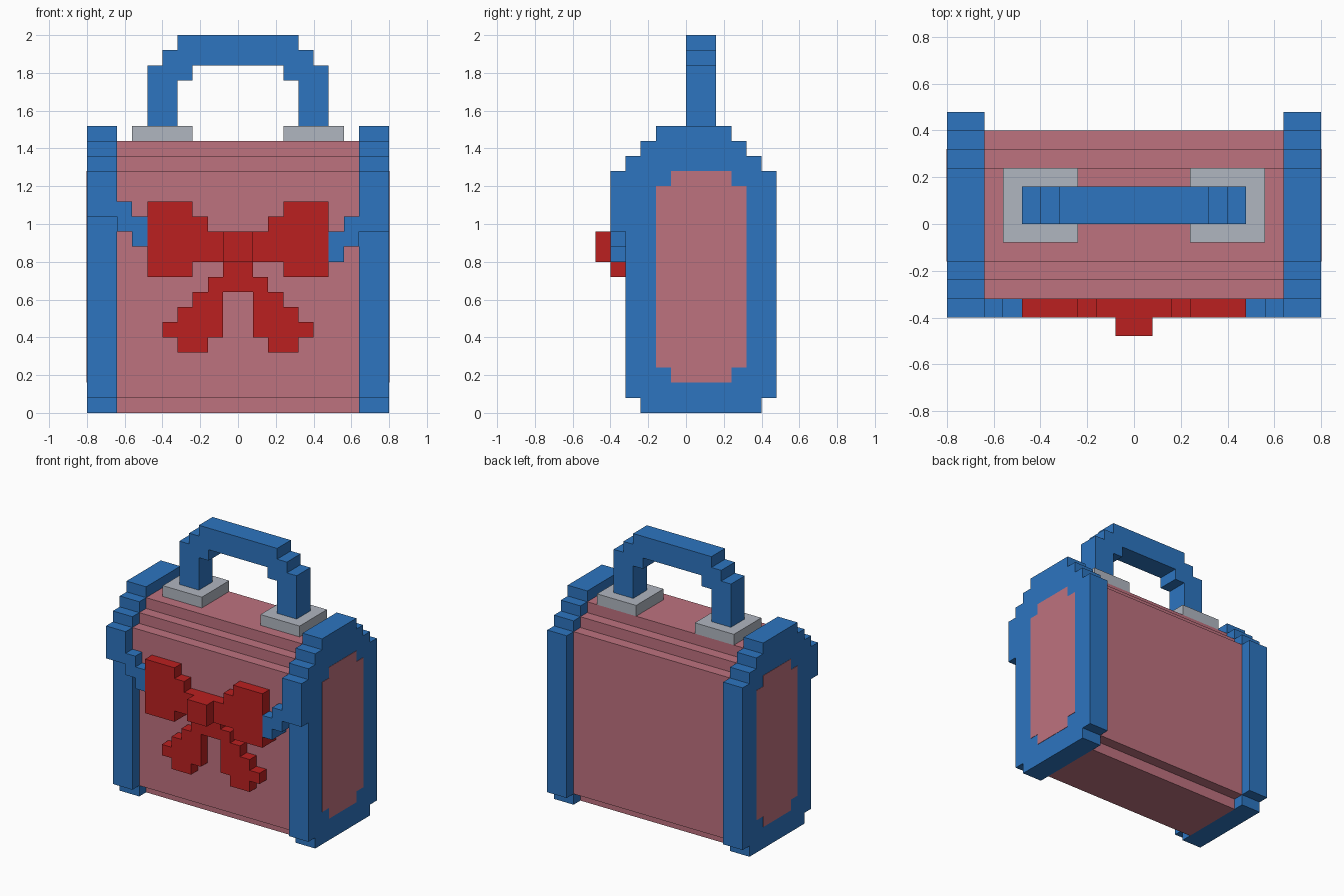
import bpy, bmesh

U = 0.08  # size of one block step

cube = bpy.data.objects.get("Cube")
if cube:
    bpy.data.objects.remove(cube, do_unlink=True)


def material(name, rgb):
    m = bpy.data.materials.new(name)
    m.use_nodes = True
    m.diffuse_color = (*rgb, 1)
    m.node_tree.nodes["Principled BSDF"].inputs["Base Color"].default_value = (*rgb, 1)
    return m


BLUE = material("blue", (0.026, 0.178, 0.527))
PINK = material("dusty_pink", (0.515, 0.168, 0.212))
RED = material("red", (0.497, 0.0144, 0.0144))
GREY = material("light_grey", (0.434, 0.468, 0.527))

# How outline (a, b) and depth w map to x, y, z
SIDE = lambda a, b, w: (w, a, b)    # outline in y, z; depth along x
FRONT = lambda a, b, w: (a, w, b)   # outline in x, z; depth along y


def steps(start, rows):
    """Stepped outline from stacked rows of (end, low, high)."""
    lows, highs = [], []
    for end, low, high in rows:
        lows += [(low, start), (low, end)]
        highs += [(high, start), (high, end)]
        start = end
    points = []
    for p in highs + lows[::-1]:
        if p not in points:
            points.append(p)
    return points


def columns(start, cols):
    """Same, but stacked along x instead of z."""
    return [(b, a) for a, b in steps(start, cols)]


def prism(name, outline, w0, w1, plane, mat, flip=False):
    """Extrude an outline from w0 to w1; flip mirrors it across x = 0."""
    bm = bmesh.new()
    s = -1 if flip else 1

    def ring(w):
        verts = []
        for a, b in outline:
            x, y, z = plane(a, b, w)
            verts.append(bm.verts.new((s * x * U, y * U, z * U)))
        return verts

    r0, r1 = ring(w0), ring(w1)
    bm.faces.new(r0)
    bm.faces.new(r1)
    n = len(r0)
    for i in range(n):
        j = (i + 1) % n
        bm.faces.new((r0[i], r0[j], r1[j], r1[i]))
    bmesh.ops.recalc_face_normals(bm, faces=bm.faces)
    me = bpy.data.meshes.new(name)
    bm.to_mesh(me)
    bm.free()
    me.materials.append(mat)
    ob = bpy.data.objects.new(name, me)
    bpy.context.collection.objects.link(ob)
    return ob


def pair(name, *args):
    prism("left_" + name, *args)
    prism("right_" + name, *args, flip=True)


# Bag body with stepped top and overhanging lid
body = steps(0, [(1, -2, 4), (12, -3, 5), (16, -4, 5), (17, -3, 4), (18, -2, 3)])
prism("bag_body", body, -8, 8, SIDE, PINK)

# Side frames with a thin coloured panel on the outside
frame = steps(0, [(1, -3, 5), (16, -4, 6), (17, -4, 5), (18, -3, 4), (19, -2, 3)])
pair("side_frame", frame, 8, 10, SIDE, BLUE)
panel = steps(2, [(3, -1, 3), (15, -2, 4), (16, -1, 3)])
pair("side_panel", panel, 9.95, 10.03, SIDE, PINK)

# Front straps and the ribbons leading to the bow, one step lower on the left
for side, flip, drop in (("left", False, 1), ("right", True, 0)):
    strap = steps(13 - drop, [(16, 8, 10)])
    prism(side + "_strap", strap, -5, -4, FRONT, BLUE, flip)
    ribbon = columns(6, [(7, 11 - drop, 13 - drop), (8, 12 - drop, 14 - drop)])
    prism(side + "_ribbon", ribbon, -5, -3, FRONT, BLUE, flip)

# Bow: wings, tails and knot
wing = columns(0, [(2, 10, 12), (3, 10, 13), (6, 9, 14)])
pair("bow_wing", wing, -5, -3, FRONT, RED)
tail = steps(4, [(5, 2, 4), (6, 1, 5), (7, 1, 4), (8, 1, 3), (9, 0, 2), (10, 0, 1)])
pair("bow_tail", tail, -4, -3, FRONT, RED)
prism("bow_knot", steps(10, [(12, -1, 1)]), -6, -5, FRONT, RED)

# Handle arch on two mounting pads
half = [(4, 19), (6, 19), (6, 23), (5, 23), (5, 24), (4, 24), (4, 25)]
inner = [(3, 23), (3, 22), (4, 22)]
arch = half + [(-x, z) for x, z in half[::-1]]
arch += [(-x, z) for x, z in inner[::-1]] + inner
prism("handle", arch, 0, 2, FRONT, BLUE)
pair("handle_pad", steps(18, [(19, 3, 7)]), -1, 3, FRONT, GREY)
